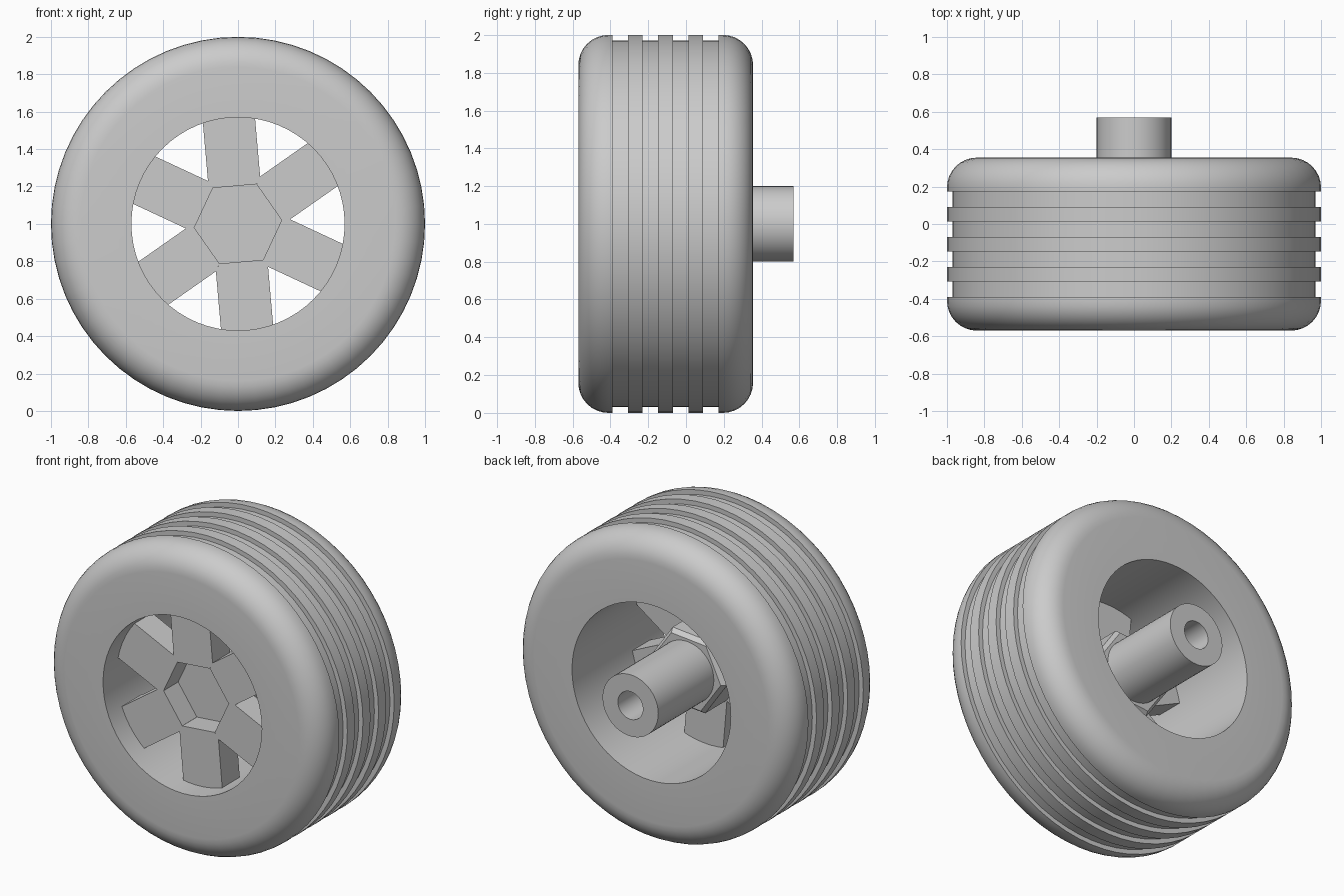
import bpy, bmesh
from math import cos, sin, pi, radians

cube = bpy.data.objects.get("Cube")
if cube:
    bpy.data.objects.remove(cube, do_unlink=True)

grey = bpy.data.materials.new("plain_grey")
grey.use_nodes = True
colour = (0.6, 0.6, 0.6, 1)
grey.diffuse_color = colour
grey.node_tree.nodes["Principled BSDF"].inputs["Base Color"].default_value = colour

AXIS_Z = 1.0


def make_object(name, bm, smooth=True):
    bmesh.ops.remove_doubles(bm, verts=bm.verts, dist=1e-5)
    bmesh.ops.recalc_face_normals(bm, faces=bm.faces)
    mesh = bpy.data.meshes.new(name)
    bm.to_mesh(mesh)
    bm.free()
    mesh.materials.append(grey)
    obj = bpy.data.objects.new(name, mesh)
    bpy.context.collection.objects.link(obj)
    if smooth:
        bpy.ops.object.select_all(action='DESELECT')
        obj.select_set(True)
        bpy.context.view_layer.objects.active = obj
        bpy.ops.object.shade_smooth_by_angle(angle=radians(30))
    return obj


def revolve(name, profile, sides, phase=0.0, closed=True, smooth=True):
    """Turn (radius, y) points around the wheel axis."""
    bm = bmesh.new()
    rings = []
    for i in range(sides):
        a = phase + 2 * pi * i / sides
        rings.append([bm.verts.new((r * cos(a), y, AXIS_Z + r * sin(a))) for r, y in profile])
    count = len(profile) if closed else len(profile) - 1
    for i in range(sides):
        r0, r1 = rings[i], rings[(i + 1) % sides]
        for j in range(count):
            k = (j + 1) % len(profile)
            bm.faces.new((r0[j], r0[k], r1[k], r1[j]))
    bmesh.ops.dissolve_degenerate(bm, dist=1e-5, edges=bm.edges)
    return make_object(name, bm, smooth)


# Tyre: rounded shoulders and four tread grooves
FRONT, BACK, BORE, ROUND = -0.57, 0.355, 0.57, 0.16
tyre = [(BORE, FRONT)]
steps = 8
for i in range(steps + 1):
    a = pi / 2 * i / steps
    tyre.append((1 - ROUND + ROUND * sin(a), FRONT + ROUND - ROUND * cos(a)))
for g in range(4):
    y = -0.39 + 0.16 * g
    tyre += [(1, y), (0.97, y), (0.97, y + 0.083), (1, y + 0.083)]
for i in range(steps + 1):
    a = pi / 2 * i / steps
    tyre.append((1 - ROUND + ROUND * cos(a), BACK - ROUND + ROUND * sin(a)))
tyre.append((BORE, BACK))
revolve("tyre", tyre, 64)

# Hexagonal hub, set back behind the spoke fronts
TURN = radians(5)
revolve("hub", [(0, -0.28), (0.275, -0.28), (0.275, -0.03), (0.25, 0), (0, 0)],
        6, TURN, closed=False, smooth=False)

# Axle with a bored end
revolve("axle", [(0, -0.01), (0.2, -0.01), (0.2, 0.57), (0.09, 0.57), (0.09, 0.2), (0, 0.2)],
        48, closed=False)

# Six spokes, pointed inward so neighbours meet around the hexagonal recess
outline = [(0.203, -0.117), (0.242, -0.14), (0.59, -0.14),
           (0.59, 0.14), (0.242, 0.14), (0.203, 0.117)]
for n in range(6):
    a = TURN + pi / 6 + n * pi / 3
    bm = bmesh.new()
    face = bm.faces.new([bm.verts.new((u * cos(a) - v * sin(a), -0.43,
                                       AXIS_Z + u * sin(a) + v * cos(a)))
                         for u, v in outline])
    ext = bmesh.ops.extrude_face_region(bm, geom=[face], use_keep_orig=True)
    verts = [e for e in ext["geom"] if isinstance(e, bmesh.types.BMVert)]
    bmesh.ops.translate(bm, verts=verts, vec=(0, 0.18, 0))
    make_object(f"spoke_{n + 1}", bm, smooth=False)
